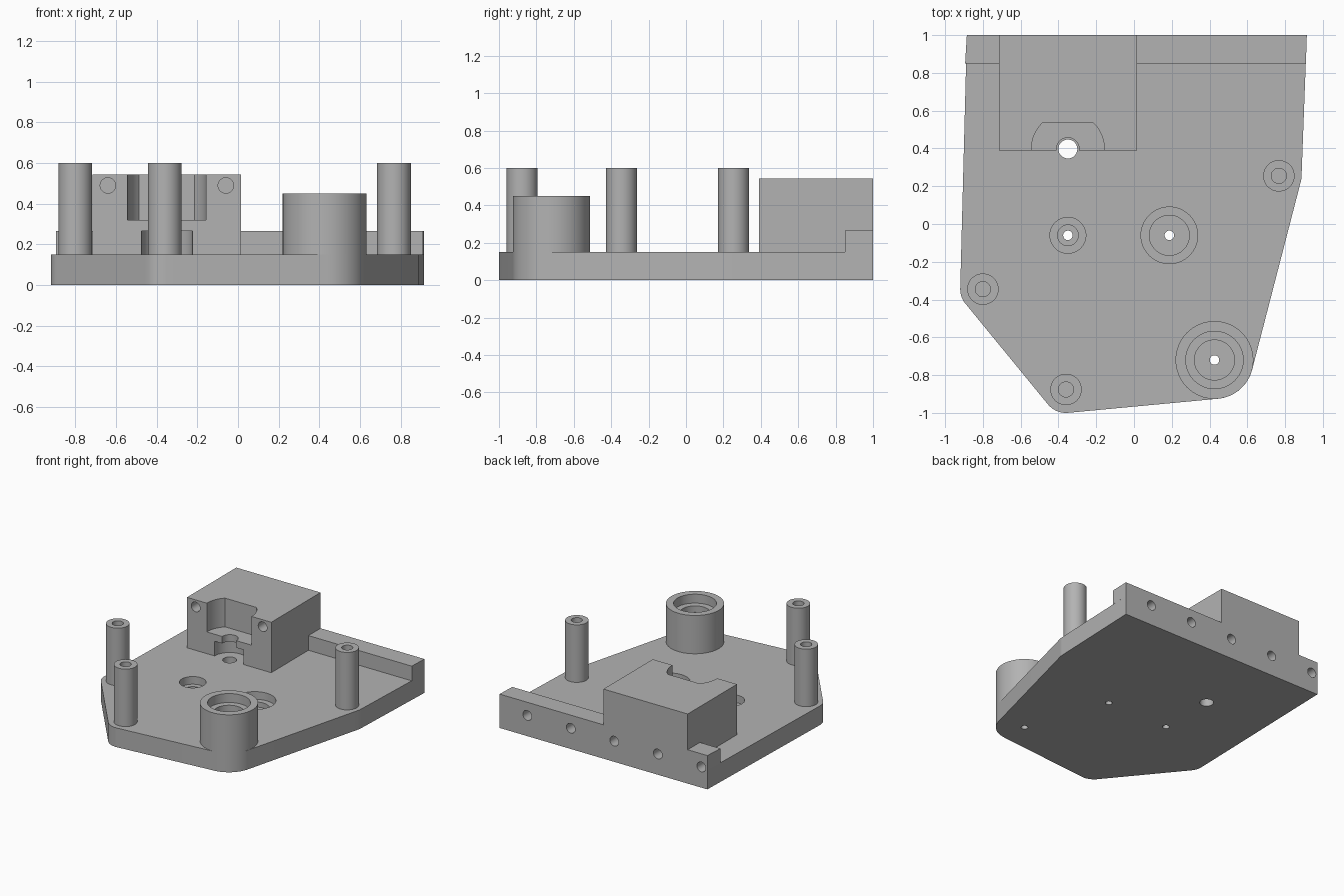
import bpy, bmesh, math
from mathutils import Matrix, Vector

default = bpy.data.objects.get("Cube")
if default:
    bpy.data.objects.remove(default, do_unlink=True)

grey = bpy.data.materials.new("light grey")
grey.use_nodes = True
GREY = (0.45, 0.45, 0.45, 1)
grey.diffuse_color = GREY
grey.node_tree.nodes["Principled BSDF"].inputs["Base Color"].default_value = GREY

PLATE, RAIL, BLOCK = 0.15, 0.265, 0.545
BOSS = (0.426, -0.72)
POSTS = [("right_post", -0.80, -0.345), ("front_post", -0.36, -0.876), ("left_post", 0.767, 0.255)]


def make_object(name, bm):
    bmesh.ops.recalc_face_normals(bm, faces=bm.faces)
    mesh = bpy.data.meshes.new(name)
    bm.to_mesh(mesh)
    bm.free()
    mesh.materials.append(grey)
    obj = bpy.data.objects.new(name, mesh)
    bpy.context.collection.objects.link(obj)
    return obj


def prism(name, outline, z0, z1):
    bm = bmesh.new()
    face = bm.faces.new([bm.verts.new((x, y, z0)) for x, y in outline])
    ext = bmesh.ops.extrude_face_region(bm, geom=[face])
    top = [v for v in ext["geom"] if isinstance(v, bmesh.types.BMVert)]
    bmesh.ops.translate(bm, verts=top, vec=(0, 0, z1 - z0))
    return make_object(name, bm)


def arc(x, y, r, a0, a1, n):
    angles = [math.radians(a0 + (a1 - a0) * i / n) for i in range(n + 1)]
    return [(x + r * math.cos(a), y + r * math.sin(a)) for a in angles]


def rod(name, x, y, r, z0, z1):
    return prism(name, arc(x, y, r, 0, 360, 64)[:-1], z0, z1)


def rod_y(name, x, z, r, y0, y1):
    bm = bmesh.new()
    place = Matrix.Translation((x, (y0 + y1) / 2, z)) @ Matrix.Rotation(math.pi / 2, 4, 'X')
    bmesh.ops.create_cone(bm, cap_ends=True, segments=32, radius1=r, radius2=r,
                          depth=y1 - y0, matrix=place)
    return make_object(name, bm)


def rect(x0, x1, y0, y1):
    return [(x0, y0), (x1, y0), (x1, y1), (x0, y1)]


def tangent_normal(c0, c1):
    # Direction (degrees) of the outer tangent's normal between two circles
    dx, dy = c1[0] - c0[0], c1[1] - c0[1]
    return math.degrees(math.atan2(dy, dx) - math.acos((c0[2] - c1[2]) / math.hypot(dx, dy)))


def rounded_outline(circles):
    # Counter-clockwise belt around the circles
    pts = []
    for i, c in enumerate(circles):
        a0 = tangent_normal(circles[i - 1], c)
        a1 = tangent_normal(c, circles[(i + 1) % len(circles)])
        if c[2] == 0:
            pts.append(c[:2])
        else:
            pts += arc(*c, a0, a0 + (a1 - a0) % 360, 16)
    return pts


# Base plate, back rails and block
circles = [(0.915, 1, 0), (-0.885, 1, 0), (-0.80, -0.345, 0.12), (-0.36, -0.876, 0.124),
           (*BOSS, 0.206), (0.767, 0.255, 0.12)]
plate = prism("base_plate", rounded_outline(circles), 0, PLATE)
rail_a = prism("back_rail_left", [(0.015, 0.85), (0.91, 0.85), (0.915, 1), (0.015, 1)], PLATE, RAIL)
rail_b = prism("back_rail_right", [(-0.894, 0.85), (-0.715, 0.85), (-0.715, 1), (-0.885, 1)], PLATE, RAIL)
block = prism("block", rect(-0.715, 0.015, 0.39, 1), PLATE, BLOCK)

# Bearing boss and posts
boss = rod("bearing_boss", *BOSS, 0.206, PLATE, 0.45)
posts = [rod(name, x, y, 0.083, PLATE, 0.6) for name, x, y in POSTS]

# Cutters for each part
back_holes = [rod_y("hole", 0.675 - 0.377 * i, 0.162, 0.038, 0.88, 1.1) for i in range(5)]
shaft = [rod("hole", *BOSS, 0.025, -0.1, 0.6)]
plate_cuts = back_holes + shaft + [rod("hole", -0.35, 0.397, 0.05, -0.1, 0.2)]
for x, radii in ((0.187, (0.15, 0.106)), (-0.35, (0.095, 0.055))):
    for r, floor in zip(radii + (0.025,), (0.09, 0.05, -0.1)):
        plate_cuts.append(rod("hole", x, -0.06, r, floor, 0.2))

half = math.degrees(math.asin(0.137 / 0.193))
pocket = [(-0.157, 0.3)] + arc(-0.35, 0.397, 0.193, 0, half, 12) \
    + arc(-0.35, 0.397, 0.193, 180 - half, 180, 12) + [(-0.543, 0.3)]
slot = [(-0.225, 0.3)] + arc(-0.35, 0.397, 0.125, 0, 180, 24) + [(-0.475, 0.3)]
block_cuts = back_holes + [prism("pocket", pocket, 0.32, 0.7), prism("slot", slot, 0.1, RAIL),
                           rod("hole", -0.35, 0.397, 0.06, 0.2, 0.4)]
block_cuts += [rod_y("hole", x, 0.49, 0.038, 0.3, 0.65) for x in (-0.64, -0.06)]

boss_cuts = shaft + [rod("bore", *BOSS, 0.152, 0.38, 0.6), rod("bore", *BOSS, 0.106, 0.33, 0.6)]
post_cuts = [rod("hole", x, y, 0.04, 0.3, 0.7) for _, x, y in POSTS]


def cut(obj, cutters):
    bpy.context.view_layer.objects.active = obj
    for c in cutters:
        mod = obj.modifiers.new("cut", 'BOOLEAN')
        mod.operation, mod.solver, mod.object = 'DIFFERENCE', 'EXACT', c
        bpy.ops.object.modifier_apply(modifier=mod.name)


jobs = [(plate, plate_cuts), (rail_a, back_holes), (rail_b, back_holes),
        (block, block_cuts), (boss, boss_cuts)] + [(p, [c]) for p, c in zip(posts, post_cuts)]
for obj, cutters in jobs:
    cut(obj, cutters)
for c in {c for _, cutters in jobs for c in cutters}:
    bpy.data.objects.remove(c, do_unlink=True)

# Smooth round walls, keep crisp edges
bpy.ops.object.select_all(action='DESELECT')
for obj, _ in jobs:
    obj.select_set(True)
bpy.ops.object.shade_smooth_by_angle(angle=math.radians(30))
